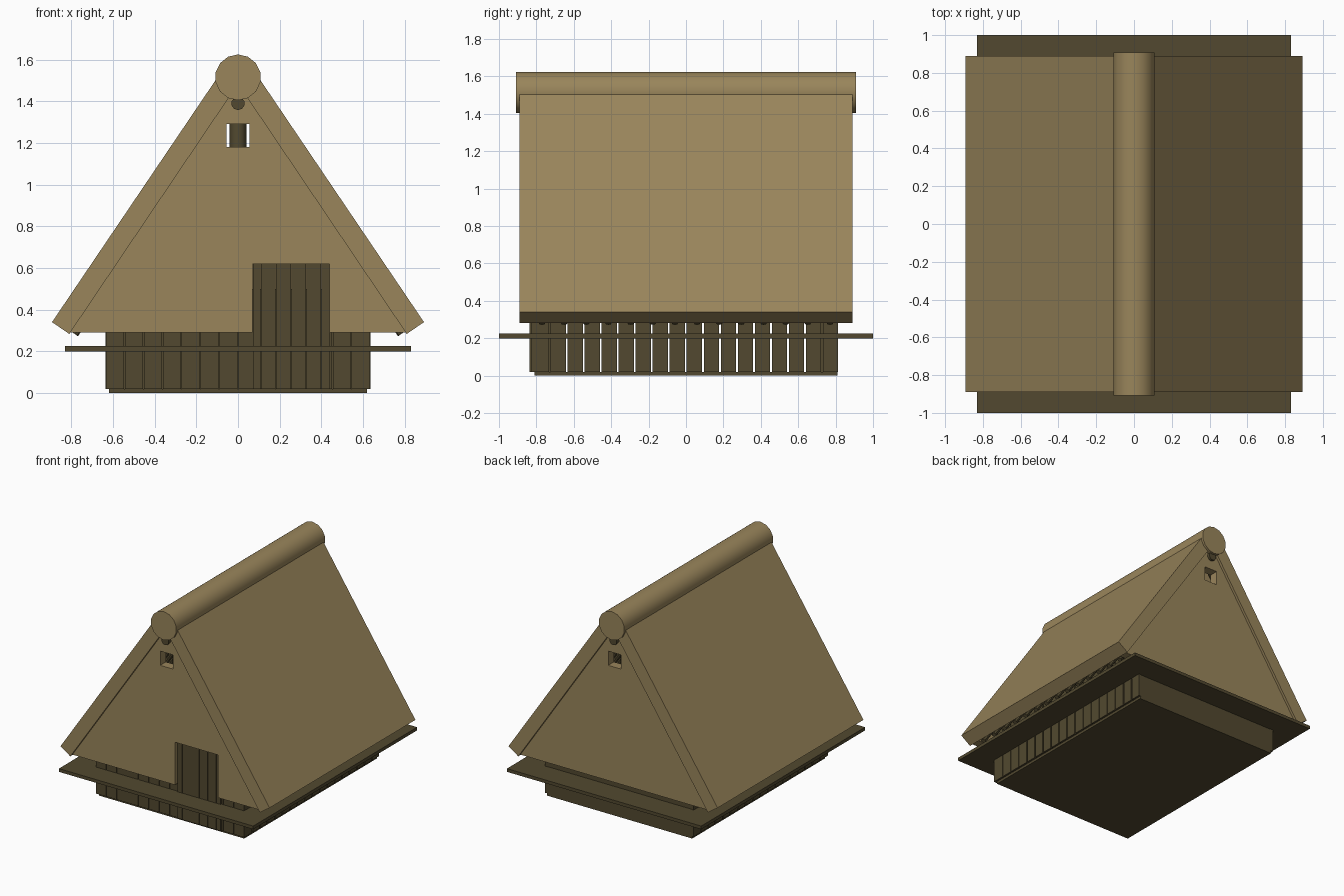
import bpy, bmesh, math
from mathutils import Vector

cube = bpy.data.objects.get("Cube")
if cube:
    bpy.data.objects.remove(cube, do_unlink=True)


def material(name, rgb):
    m = bpy.data.materials.new(name)
    m.use_nodes = True
    m.diffuse_color = (*rgb, 1)
    m.node_tree.nodes["Principled BSDF"].inputs["Base Color"].default_value = (*rgb, 1)
    return m


THATCH = material("straw thatch", (0.32, 0.235, 0.105))
WOOD = material("dark wood", (0.084, 0.066, 0.029))


def finish(name, bm, mat):
    bmesh.ops.recalc_face_normals(bm, faces=bm.faces)
    mesh = bpy.data.meshes.new(name)
    bm.to_mesh(mesh)
    bm.free()
    mesh.materials.append(mat)
    ob = bpy.data.objects.new(name, mesh)
    bpy.context.collection.objects.link(ob)
    return ob


def add_box(bm, x0, x1, y0, y1, z0, z1):
    verts = bmesh.ops.create_cube(bm, size=1)["verts"]
    for v in verts:
        v.co = ((x0 + x1) / 2 + v.co.x * (x1 - x0),
                (y0 + y1) / 2 + v.co.y * (y1 - y0),
                (z0 + z1) / 2 + v.co.z * (z1 - z0))


def add_pole(bm, a, b, r, sides):
    a, b = Vector(a), Vector(b)
    d = b - a
    verts = bmesh.ops.create_cone(bm, cap_ends=True, segments=sides,
                                  radius1=r, radius2=r, depth=d.length)["verts"]
    rot = Vector((0, 0, 1)).rotation_difference(d)
    for v in verts:
        v.co = (a + b) / 2 + rot @ v.co


def box(name, mat, *dims):
    bm = bmesh.new()
    add_box(bm, *dims)
    return finish(name, bm, mat)


def smooth(ob):
    bpy.ops.object.select_all(action="DESELECT")
    ob.select_set(True)
    bpy.context.view_layer.objects.active = ob
    bpy.ops.object.shade_smooth_by_angle(angle=math.radians(40))


def pole(name, mat, a, b, r, sides):
    bm = bmesh.new()
    add_pole(bm, a, b, r, sides)
    smooth(finish(name, bm, mat))


def prism(name, mat, profile, y0, y1):
    """Extrude an xz profile along y."""
    bm = bmesh.new()
    face = bm.faces.new([bm.verts.new((x, y0, z)) for x, z in profile])
    new = bmesh.ops.extrude_face_region(bm, geom=[face])["geom"]
    bmesh.ops.translate(bm, vec=(0, y1 - y0, 0),
                        verts=[v for v in new if isinstance(v, bmesh.types.BMVert)])
    return finish(name, bm, mat)


def cut(ob, *dims):
    cutter = box("cutter", WOOD, *dims)
    cutter.hide_render = True
    mod = ob.modifiers.new("opening", "BOOLEAN")
    mod.operation = "DIFFERENCE"
    mod.solver = "EXACT"
    mod.object = cutter
    bpy.context.view_layer.objects.active = ob
    bpy.ops.object.modifier_apply(modifier=mod.name)
    bpy.data.objects.remove(cutter, do_unlink=True)


# Floor, raised platform and plain back wall
box("base_floor", WOOD, -0.62, 0.62, -0.81, 0.81, 0, 0.02)
box("platform", WOOD, -0.83, 0.83, -1, 1, 0.2, 0.225)
box("back_wall", WOOD, -0.625, 0.625, 0.79, 0.81, 0.02, 0.5)

# Side walls: boards with open gaps
for side, name in ((-1, "right_wall"), (1, "left_wall")):
    bm = bmesh.new()
    for i in range(18):
        y = -0.774 + 0.091 * i
        x0, x1 = sorted((side * 0.615, side * 0.635))
        add_box(bm, x0, x1, y - 0.041, y + 0.041, 0.02, 0.5)
    finish(name, bm, WOOD)

# Front wall: tight boards
bm = bmesh.new()
for i in range(14):
    x = -0.635 + i * 0.0907
    add_box(bm, x + 0.002, x + 0.0887, -0.83, -0.81, 0.02, 0.5)
finish("front_wall", bm, WOOD)

# Door boards
bm = bmesh.new()
edges = [0.07, 0.11, 0.182, 0.255, 0.328, 0.40, 0.44]
for x0, x1 in zip(edges, edges[1:]):
    add_box(bm, x0 + 0.001, x1 - 0.001, -0.838, -0.812, 0.02, 0.62)
finish("door", bm, WOOD)

# Thatched gables with a smoke opening, and a doorway in front
gable = [(-0.81, 0.29), (0.81, 0.29), (0, 1.49)]
for name, y0, y1 in (("front_gable", -0.87, -0.8), ("back_gable", 0.8, 0.87)):
    ob = prism(name, THATCH, gable, y0, y1)
    cut(ob, -0.055, 0.055, y0 - 0.1, y1 + 0.1, 1.18, 1.29)
    if y0 < -0.8:
        cut(ob, 0.07, 0.44, y0 - 0.1, y1 + 0.1, 0.1, 0.62)

# Roof slabs, mirrored
slab = [(0.893, 0.34), (0.81, 0.283), (0, 1.483), (0, 1.52), (0.06, 1.572)]
for side, name in ((-1, "right_roof"), (1, "left_roof")):
    prism(name, THATCH, [(side * x, z) for x, z in slab], -0.89, 0.89)

# Rolled ridge, ridge pole and king posts
pole("ridge_roll", THATCH, (0, -0.908, 1.515), (0, 0.908, 1.515), 0.11, 14)
pole("ridge_pole", WOOD, (0, -0.89, 1.39), (0, 0.89, 1.39), 0.032, 10)
for y, name in ((-0.73, "front_post"), (0.73, "back_post")):
    pole(name, WOOD, (0, y, 0.02), (0, y, 1.39), 0.04, 12)

# Rafters under the thatch
bm = bmesh.new()
for i in range(14):
    y = -0.77 + i * 1.54 / 13
    for side in (-1, 1):
        add_pole(bm, (side * 0.783, y, 0.282), (0, y, 1.44), 0.018, 8)
smooth(finish("rafters", bm, WOOD))
